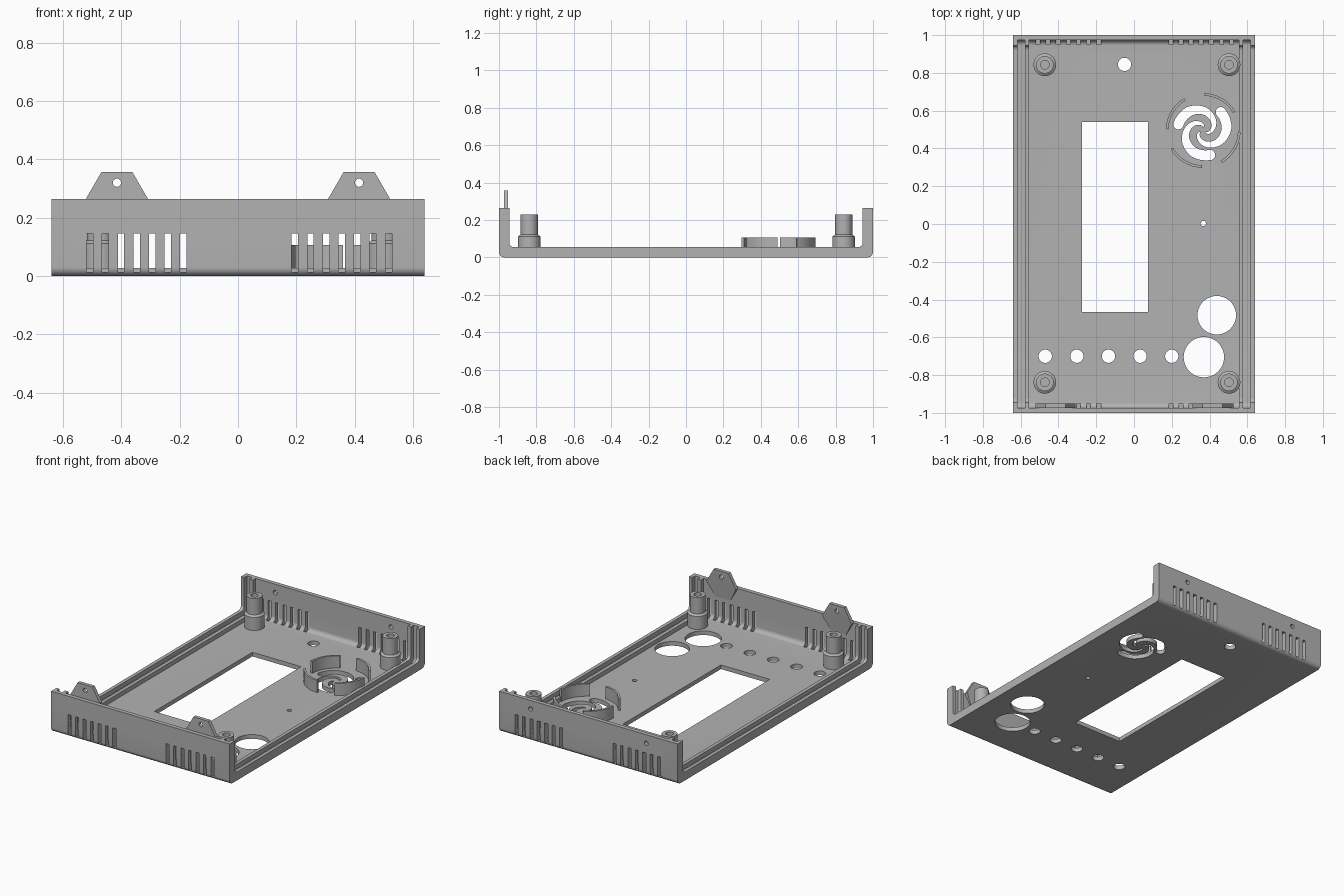
import bpy, bmesh, math
from math import cos, sin, radians, pi

if "Cube" in bpy.data.objects:
    bpy.data.objects.remove(bpy.data.objects["Cube"])

HALF_X, T, RIB, WALL_H = 0.64, 0.027, 0.055, 0.265
grey = bpy.data.materials.new("mid grey")
grey.diffuse_color = (0.45, 0.45, 0.45, 1)
grey.use_nodes = True
grey.node_tree.nodes["Principled BSDF"].inputs["Base Color"].default_value = grey.diffuse_color


def prism(bm, pts, lo, hi, place):
    """Extrude a 2D outline from lo to hi; place(u, v, w) maps it to 3D."""
    a = [bm.verts.new(place(u, v, lo)) for u, v in pts]
    b = [bm.verts.new(place(u, v, hi)) for u, v in pts]
    n = len(pts)
    bm.faces.new(a[::-1])
    bm.faces.new(b)
    for i in range(n):
        bm.faces.new((a[i], a[(i + 1) % n], b[(i + 1) % n], b[i]))
    return a, b


def along_x(u, v, w): return (w, u, v)
def along_y(u, v, w): return (u, w, v)
def along_z(u, v, w): return (u, v, w)


def circle(x, y, r, n=40):
    return [(x + r * cos(2 * pi * i / n), y + r * sin(2 * pi * i / n)) for i in range(n)]


def rect(x0, y0, x1, y1):
    return [(x0, y0), (x1, y0), (x1, y1), (x0, y1)]


def finish(name, bm):
    bmesh.ops.recalc_face_normals(bm, faces=bm.faces[:])
    me = bpy.data.meshes.new(name)
    bm.to_mesh(me)
    bm.free()
    me.materials.append(grey)
    ob = bpy.data.objects.new(name, me)
    bpy.context.collection.objects.link(ob)
    return ob


def activate(ob):
    bpy.ops.object.select_all(action='DESELECT')
    ob.select_set(True)
    bpy.context.view_layer.objects.active = ob


def smooth(ob):
    activate(ob)
    bpy.ops.object.shade_smooth_by_angle(angle=radians(35))


def cut(ob, bm):
    cutter = finish("cutter", bm)
    cutter.hide_render = True
    mod = ob.modifiers.new("cut", 'BOOLEAN')
    mod.operation, mod.solver, mod.object = 'DIFFERENCE', 'EXACT', cutter
    activate(ob)
    bpy.ops.object.modifier_apply(modifier=mod.name)
    bpy.data.objects.remove(cutter)


def u_path(off, r):
    """U-shaped line in (y, z), inset by off, with rounded lower corners."""
    h = 1 - off
    left = [(-h, WALL_H)]
    for i in range(9):
        a = pi + i * pi / 16
        left.append((-h + r + r * cos(a), off + r + r * sin(a)))
    return left + [(-y, z) for y, z in reversed(left)]


# Tray: floor with front and back walls
bm = bmesh.new()
prism(bm, u_path(0, 0.03) + u_path(T, 0.028)[::-1], -HALF_X, HALF_X, along_x)
tray = finish("tray", bm)

# Openings: display window, button row, jacks, small holes
bm = bmesh.new()
prism(bm, rect(-0.275, -0.465, 0.075, 0.54), -0.1, 0.1, along_z)
holes = [(-0.05, 0.845, 0.035), (0.367, 0.003, 0.014), (0.438, -0.483, 0.102), (0.37, -0.705, 0.107)]
holes += [(-0.47 + 0.1675 * i, -0.70, 0.035) for i in range(5)]
for x, y, r in holes:
    prism(bm, circle(x, y, r), -0.1, 0.1, along_z)

# Spiral sound openings, three arms
CX, CY = 0.366, 0.495
RAD = [0.135, 0.125, 0.103, 0.075, 0.047, 0.022]
HALF_W = [0.027, 0.026, 0.021, 0.016, 0.012, 0.008]


def lerp(tab, t):
    i = min(int(t * 5), 4)
    f = t * 5 - i
    return tab[i] * (1 - f) + tab[i + 1] * f


for arm in range(3):
    start = radians(166 - 120 * arm)
    outer, inner = [], []
    for i in range(21):
        t = i / 20
        a, r, w = start - t * radians(205), lerp(RAD, t), lerp(HALF_W, t)
        outer.append((CX + (r + w) * cos(a), CY + (r + w) * sin(a)))
        inner.append((CX + (r - w) * cos(a), CY + (r - w) * sin(a)))
    cap = []
    for i in range(1, 10):
        b = start + pi + -i * pi / 10
        cap.append((CX + RAD[0] * cos(start) + HALF_W[0] * cos(b),
                    CY + RAD[0] * sin(start) + HALF_W[0] * sin(b)))
    prism(bm, outer + inner[::-1] + cap, -0.1, 0.1, along_z)

# Vent slots in both end walls, screw holes in the back wall
for s in (-1, 1):
    for i in range(7):
        x = s * (0.195 + 0.0535 * i) + (0.008 if s < 0 else 0)
        for y0, y1 in ((-1.05, -0.95), (0.95, 1.05)):
            prism(bm, rect(x - 0.011, 0.014, x + 0.011, 0.146), y0, y1, along_y)
    prism(bm, circle(s * 0.415, 0.21, 0.014, 24), 0.9, 1.1, along_y)
cut(tray, bm)
smooth(tray)

# Panel ribs: two U-shaped strips at each side, with a groove between
for side, s in (("left", -1), ("right", 1)):
    for kind, a, b in (("outer", HALF_X, 0.617), ("inner", 0.578, 0.555)):
        bm = bmesh.new()
        prism(bm, u_path(T - 0.001, 0.028) + u_path(RIB, 0.025)[::-1], s * a, s * b, along_x)
        smooth(finish(f"{side}_{kind}_rib", bm))

# Screw posts: wide foot, narrower column, blind hole
for x in (-0.472, 0.503):
    for y in (-0.838, 0.843):
        bm = bmesh.new()
        prof = [(0.06, T - 0.002), (0.06, 0.112), (0.046, 0.122), (0.046, 0.228),
                (0.023, 0.228), (0.023, T + 0.001)]
        n = 40
        rings = [[bm.verts.new((px, py, z)) for px, py in circle(x, y, r, n)] for r, z in prof]
        for lo, hi in zip(rings, rings[1:]):
            for i in range(n):
                bm.faces.new((lo[i], lo[(i + 1) % n], hi[(i + 1) % n], hi[i]))
        bm.faces.new(rings[0][::-1])
        bm.faces.new(rings[-1])
        smooth(finish("screw_post", bm))

# Speaker retaining ring: four arcs
for k in range(4):
    arc = [radians(30 + 90 * k + 58 * i / 16) for i in range(17)]
    pts = [(CX + 0.198 * cos(a), CY + 0.198 * sin(a)) for a in arc]
    pts += [(CX + 0.184 * cos(a), CY + 0.184 * sin(a)) for a in reversed(arc)]
    bm = bmesh.new()
    prism(bm, pts, T - 0.002, 0.106, along_z)
    smooth(finish("speaker_ring_arc", bm))

# Hexagonal screw tabs on the front wall, bevelled into it at the bottom
for s in (-1, 1):
    bm = bmesh.new()
    a, b = prism(bm, circle(s * 0.415, WALL_H, 0.106, 6), -0.974, -0.951, along_y)
    for v in b:
        if v.co.z < WALL_H - 0.05:
            v.co.y = -0.971
    tab = finish("screw_tab", bm)
    bm = bmesh.new()
    prism(bm, circle(s * 0.415, 0.32, 0.014, 24), -1.0, -0.9, along_y)
    cut(tab, bm)
    smooth(tab)
